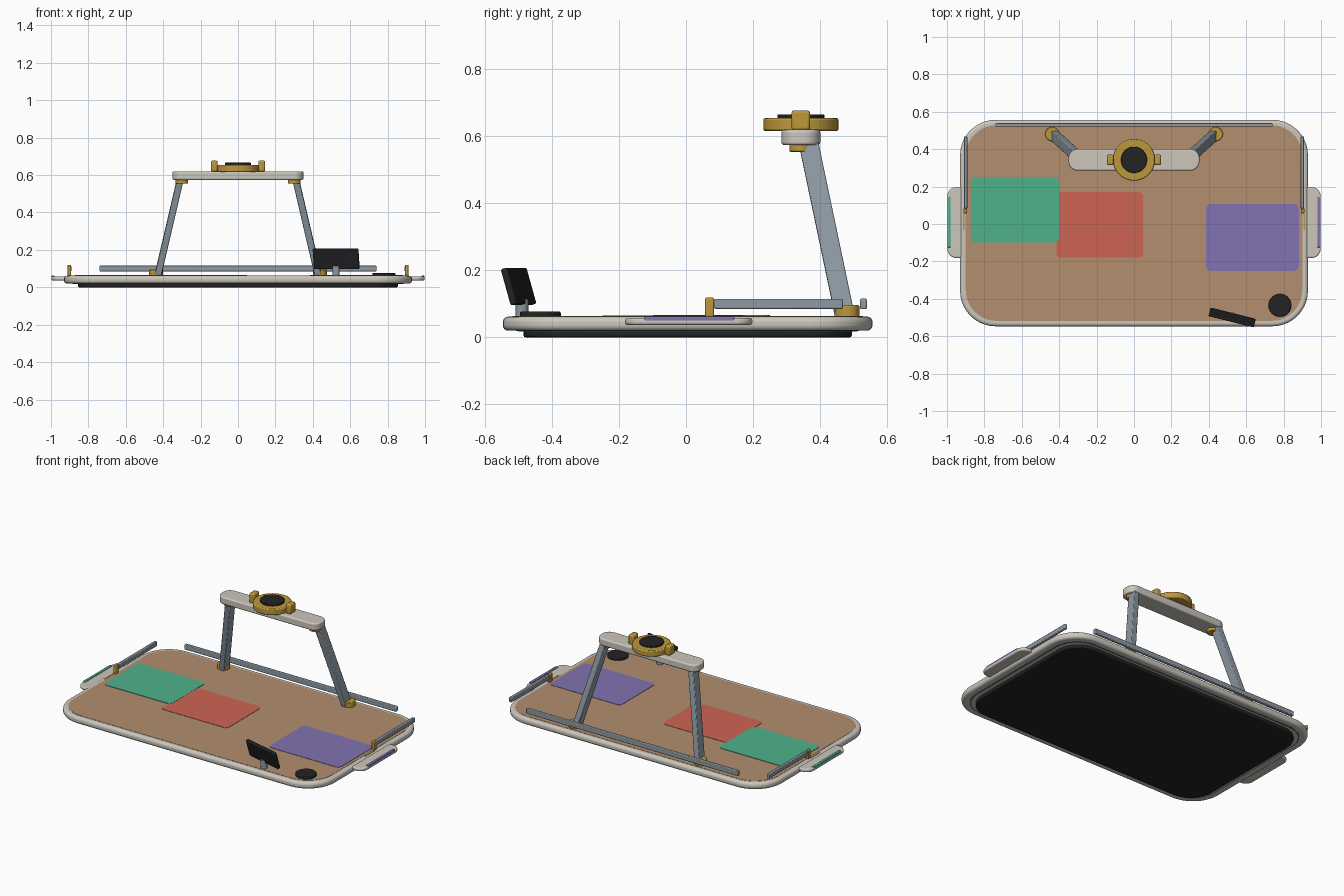
import bpy, bmesh, math
from mathutils import Vector

cube = bpy.data.objects.get("Cube")
if cube:
    bpy.data.objects.remove(cube, do_unlink=True)


def material(name, rgb):
    """Flat material from display values 0-255, converted to linear."""
    lin = [((v / 255 + 0.055) / 1.055) ** 2.4 for v in rgb]
    m = bpy.data.materials.new(name)
    m.use_nodes = True
    m.diffuse_color = (*lin, 1)
    bsdf = m.node_tree.nodes["Principled BSDF"]
    bsdf.inputs["Base Color"].default_value = (*lin, 1)
    bsdf.inputs["Roughness"].default_value = 0.6
    return m


SHELL = material("warm white shell", (204, 199, 190))
CORK = material("tan deck", (178, 143, 110))
BLACK = material("black rubber", (35, 35, 36))
STEEL = material("blue grey metal", (142, 153, 163))
GOLD = material("brass", (190, 152, 60))
GREEN = material("green mat", (78, 178, 140))
RED = material("red mat", (206, 99, 84))
PURPLE = material("purple mat", (130, 114, 178))
TEAL = material("dark teal seal", (40, 110, 100))


def finish(name, bm, mat, bevel=0.0, segments=2):
    bmesh.ops.recalc_face_normals(bm, faces=bm.faces)
    mesh = bpy.data.meshes.new(name)
    bm.to_mesh(mesh)
    bm.free()
    mesh.materials.append(mat)
    obj = bpy.data.objects.new(name, mesh)
    bpy.context.collection.objects.link(obj)
    if bevel:
        mod = obj.modifiers.new("soft edges", "BEVEL")
        mod.width, mod.segments = bevel, segments
        mod.limit_method, mod.angle_limit = "ANGLE", math.radians(40)
    bpy.ops.object.select_all(action="DESELECT")
    obj.select_set(True)
    bpy.context.view_layer.objects.active = obj
    bpy.ops.object.shade_smooth_by_angle(angle=math.radians(35))
    return obj


def outline(cx, cy, hx, hy, r, steps=10):
    """Rounded rectangle points, counter-clockwise."""
    pts = []
    for i, (sx, sy) in enumerate([(1, 1), (-1, 1), (-1, -1), (1, -1)]):
        for k in range(steps + 1):
            a = math.pi / 2 * (i + k / steps)
            pts.append((cx + sx * (hx - r) + r * math.cos(a),
                        cy + sy * (hy - r) + r * math.sin(a)))
    return pts


def slab(name, cx, cy, hx, hy, r, z0, z1, mat, bevel=0.0, segments=2):
    """Rounded rectangular plate from z0 to z1."""
    bm = bmesh.new()
    verts = [bm.verts.new((x, y, z0)) for x, y in outline(cx, cy, hx, hy, r)]
    base = bm.faces.new(verts)
    new = bmesh.ops.extrude_face_region(bm, geom=[base], use_keep_orig=True)["geom"]
    bmesh.ops.translate(bm, vec=(0, 0, z1 - z0),
                        verts=[v for v in new if isinstance(v, bmesh.types.BMVert)])
    return finish(name, bm, mat, bevel, segments)


def box(name, centre, size, mat, bevel=0.0, rot=(0, 0, 0)):
    bm = bmesh.new()
    bmesh.ops.create_cube(bm, size=1)
    bmesh.ops.scale(bm, vec=size, verts=bm.verts)
    obj = finish(name, bm, mat, bevel)
    obj.location, obj.rotation_euler = centre, rot
    return obj


def disc(name, x, y, r, z0, z1, mat, bevel=0.0, sides=32):
    bm = bmesh.new()
    bmesh.ops.create_cone(bm, cap_ends=True, segments=sides, radius1=r, radius2=r, depth=z1 - z0)
    obj = finish(name, bm, mat, bevel)
    obj.location = (x, y, (z0 + z1) / 2)
    return obj


def beam(name, start, end, width, depth, mat):
    """Square bar running between two points."""
    a, b = Vector(start), Vector(end)
    rot = Vector((0, 0, 1)).rotation_difference(b - a).to_euler()
    return box(name, (a + b) / 2, (width, depth, (b - a).length), mat, 0.004, rot)


CY = 0.005    # tray centre line
MY = 0.343    # overhead mount line

# Tray: shell, deck, seal and rubber foot
slab("tray_shell", 0, CY, 0.93, 0.552, 0.19, 0.02, 0.062, SHELL, 0.016, 4)
slab("deck", 0, CY, 0.9, 0.523, 0.165, 0.055, 0.0635, CORK)
slab("seal", 0, CY, 0.886, 0.512, 0.16, 0.0185, 0.024, TEAL)
slab("seal_cover", 0, CY, 0.879, 0.505, 0.155, 0.0175, 0.024, SHELL)
slab("rubber_foot", 0, CY, 0.855, 0.49, 0.15, 0, 0.024, BLACK, 0.006)

# Work mats
slab("red_mat", -0.183, -0.005, 0.232, 0.175, 0.025, 0.06, 0.0655, RED)
slab("green_mat", -0.636, 0.076, 0.235, 0.175, 0.025, 0.06, 0.0665, GREEN)
slab("purple_mat", 0.633, -0.072, 0.248, 0.178, 0.025, 0.06, 0.0655, PURPLE)

# Back rail
box("back_rail", (0, 0.53, 0.1), (1.48, 0.02, 0.032), STEEL, 0.004)

# Parts repeated on both sides
for side, s, tint in (("left", 1, PURPLE), ("right", -1, GREEN)):
    slab(side + "_handle", s * 0.92, 0.008, 0.078, 0.19, 0.05, 0.037, 0.058, SHELL, 0.007, 3)
    box(side + "_handle_grip", (s * 0.989, 0.01, 0.055), (0.018, 0.27, 0.014), tint, 0.003)
    box(side + "_rail", (s * 0.9, 0.276, 0.1), (0.018, 0.385, 0.03), STEEL, 0.004)
    box(side + "_rail_post", (s * 0.902, 0.07, 0.09), (0.02, 0.026, 0.058), GOLD, 0.004)
    box(side + "_rail_plate", (s * 0.91, 0.012, 0.061), (0.008, 0.09, 0.006), GOLD)
    disc(side + "_arm_foot", s * 0.438, 0.481, 0.037, 0.06, 0.096, GOLD, 0.004)
    beam(side + "_arm", (s * 0.427, 0.473, 0.07), (s * 0.308, 0.366, 0.58), 0.036, 0.058, STEEL)
    disc(side + "_arm_joint", s * 0.3, MY, 0.034, 0.554, 0.58, GOLD, 0.003)
    box(side + "_clip", (s * 0.127, MY, 0.648), (0.036, 0.056, 0.06), GOLD, 0.008)

# Overhead bar and device mount
slab("overhead_bar", 0, MY, 0.35, 0.058, 0.05, 0.574, 0.62, SHELL, 0.008, 3)
disc("mount_ring", 0, MY, 0.112, 0.616, 0.655, GOLD, 0.006, 40)
disc("mount_pad", 0, MY, 0.07, 0.65, 0.666, BLACK, 0.003)

# Tilted screen on its post, and the round puck
box("screen", (0.525, -0.5, 0.152), (0.25, 0.02, 0.112), BLACK, 0.005,
    (math.radians(16), 0, math.radians(-14)))
disc("screen_post", 0.525, -0.49, 0.019, 0.06, 0.115, STEEL)
disc("puck", 0.78, -0.435, 0.061, 0.06, 0.077, BLACK, 0.004)
